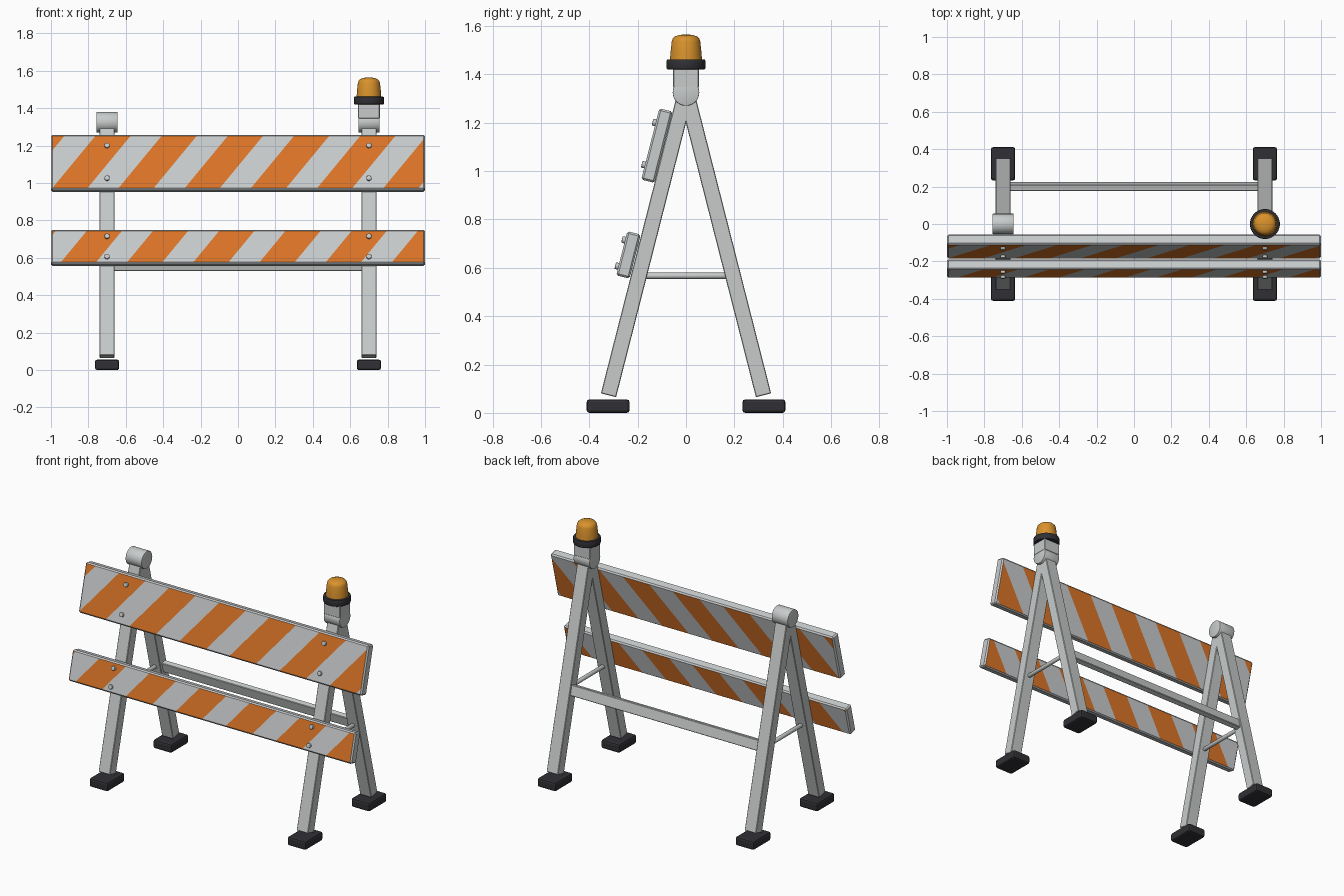
import bpy, bmesh, math
from mathutils import Vector, Matrix

if "Cube" in bpy.data.objects:
    bpy.data.objects.remove(bpy.data.objects["Cube"])


def material(name, rgb):
    m = bpy.data.materials.new(name)
    m.use_nodes = True
    m.diffuse_color = (*rgb, 1)
    m.node_tree.nodes["Principled BSDF"].inputs["Base Color"].default_value = (*rgb, 1)
    return m


STEEL = material("steel grey", (0.58, 0.60, 0.60))
WHITE = material("panel white", (0.59, 0.61, 0.62))
ORANGE = material("safety orange", (0.72, 0.18, 0.02))
BLACK = material("black rubber", (0.03, 0.03, 0.036))
AMBER = material("amber lens", (0.70, 0.29, 0.025))

POST_X = 0.7
APEX_Z = 1.33
TILT = math.atan(0.255)


def finish(name, bm, mats, smooth=False):
    bmesh.ops.recalc_face_normals(bm, faces=bm.faces)
    mesh = bpy.data.meshes.new(name)
    bm.to_mesh(mesh)
    bm.free()
    for m in mats:
        mesh.materials.append(m)
    ob = bpy.data.objects.new(name, mesh)
    bpy.context.collection.objects.link(ob)
    if smooth:
        bpy.ops.object.select_all(action="DESELECT")
        ob.select_set(True)
        bpy.context.view_layer.objects.active = ob
        bpy.ops.object.shade_smooth_by_angle(angle=math.radians(35))
    return ob


def box_mesh(size, bevel, segments=1):
    bm = bmesh.new()
    bmesh.ops.create_cube(bm, size=1)
    bmesh.ops.scale(bm, vec=size, verts=bm.verts)
    if bevel:
        bmesh.ops.bevel(bm, geom=bm.edges[:], offset=bevel, segments=segments,
                        profile=0.5, affect="EDGES")
    return bm


def box(name, size, loc, mat, tilt=0, bevel=0.003, segments=1):
    ob = finish(name, box_mesh(size, bevel, segments), [mat])
    ob.location = loc
    ob.rotation_euler.x = tilt
    return ob


def cylinder(name, radius, length, loc, axis, mat, sides=32, bevel=0.003):
    bm = bmesh.new()
    bmesh.ops.create_cone(bm, cap_ends=True, segments=sides, radius1=radius,
                          radius2=radius, depth=length)
    rims = [e for e in bm.edges if abs(e.verts[0].co.z - e.verts[1].co.z) < 1e-5]
    bmesh.ops.bevel(bm, geom=rims, offset=bevel, segments=2, profile=0.5, affect="EDGES")
    ob = finish(name, bm, [mat], smooth=True)
    ob.location = loc
    ob.rotation_euler = Vector(axis).to_track_quat("Z", "Y").to_euler()
    return ob


def lathe(name, profile, loc, mat, steps=40):
    bm = bmesh.new()
    verts = [bm.verts.new((r, 0, z)) for r, z in profile]
    edges = [bm.edges.new(pair) for pair in zip(verts, verts[1:])]
    bmesh.ops.spin(bm, geom=verts + edges, axis=(0, 0, 1), cent=(0, 0, 0),
                   angle=math.tau, steps=steps)
    bmesh.ops.remove_doubles(bm, verts=bm.verts, dist=1e-4)
    ob = finish(name, bm, [mat], smooth=True)
    ob.location = loc
    return ob


# Striped boards: slanted cuts across a bevelled plank, coloured by position
PERIOD, STRIPE, SLOPE, FIRST = 0.354, 0.188, 0.8, -1.138


def striped_board(name, height, y, z, bolt_offset):
    bm = box_mesh((2.0, 0.057, height), 0.008)
    normal = Vector((1, 0, -SLOPE)).normalized()
    for k in range(7):
        for side in (-1, 1):
            x = FIRST + k * PERIOD + side * STRIPE / 2
            bmesh.ops.bisect_plane(bm, geom=bm.verts[:] + bm.edges[:] + bm.faces[:],
                                   plane_co=(x, 0, 0), plane_no=normal, dist=1e-5)
    bm.normal_update()
    for f in bm.faces:
        c = f.calc_center_median()
        phase = (c.x - SLOPE * c.z - FIRST + STRIPE / 2) % PERIOD
        f.material_index = int(abs(f.normal.y) > 0.9 and phase < STRIPE)
    ob = finish(name, bm, [WHITE, ORANGE])
    ob.location = (0, y, z)
    ob.rotation_euler.x = -TILT
    # Bolt heads on the front face
    turn = Matrix.Rotation(-TILT, 3, "X")
    for sx in (-1, 1):
        for sz in (-1, 1):
            spot = Vector((0, y, z)) + turn @ Vector((0, -0.032, sz * bolt_offset))
            cylinder(name + "_bolt", 0.014, 0.02, (sx * POST_X, spot.y, spot.z),
                     turn @ Vector((0, -1, 0)), STEEL, sides=16)


striped_board("upper_board", 0.304, -0.12, 1.105, 0.09)
striped_board("lower_board", 0.188, -0.238, 0.653, 0.056)

# A-frames with feet, spreader rods and hinge hubs
LEG_LENGTH = (APEX_Z - 0.073) / math.cos(TILT)
for side, sx in (("left", 1), ("right", -1)):
    x = sx * POST_X
    for end, sy in (("front", -1), ("back", 1)):
        mid_z = (APEX_Z + 0.073) / 2
        box(f"{side}_{end}_leg", (0.08, 0.065, LEG_LENGTH),
            (x, sy * (APEX_Z - mid_z) * math.tan(TILT), mid_z), STEEL, sy * TILT)
        box(f"{side}_{end}_foot", (0.13, 0.178, 0.056), (x, sy * 0.322, 0.032 - 0.004),
            BLACK, bevel=0.012, segments=2)
    cylinder(f"{side}_spreader_rod", 0.013, 0.37, (x, 0, 0.567), (0, 1, 0), STEEL, sides=20)
    cylinder(f"{side}_hinge_hub", 0.055, 0.114, (x, 0, 1.325), (1, 0, 0), STEEL, sides=40)

# Rail joining the back legs
box("back_rail", (1.33, 0.035, 0.065), (0, 0.2, 0.566), STEEL, TILT)

# Warning lamp on the left frame
box("lamp_bracket", (0.116, 0.106, 0.08), (POST_X, 0, 1.385), STEEL)
cylinder("lamp_collar", 0.08, 0.042, (POST_X, 0, 1.441), (0, 0, 1), BLACK, sides=40, bevel=0.005)
lathe("lamp_lens", [(0, 0), (0.066, 0), (0.064, 0.03), (0.059, 0.075), (0.055, 0.087),
                    (0.046, 0.096), (0.03, 0.102), (0.015, 0.104), (0, 0.105)],
      (POST_X, 0, 1.46), AMBER)
